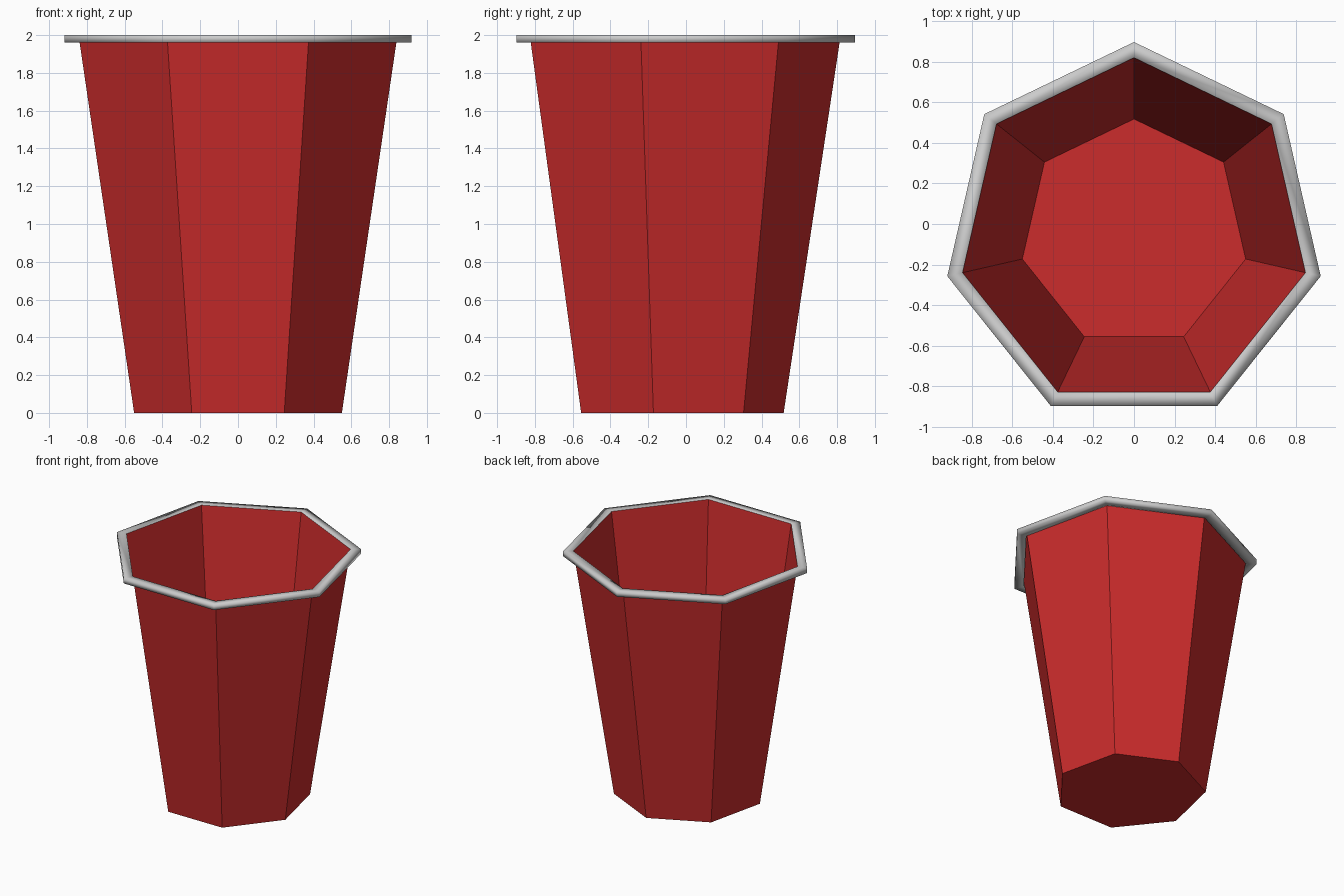
import bpy, bmesh, math

if "Cube" in bpy.data.objects:
    bpy.data.objects.remove(bpy.data.objects["Cube"])

SIDES = 7
CY = -0.047  # centres the seven-sided outline on y = 0


def ring(bm, radius, z):
    pts = []
    for i in range(SIDES):
        a = math.pi / 2 + i * 2 * math.pi / SIDES
        pts.append(bm.verts.new((radius * math.cos(a), CY + radius * math.sin(a), z)))
    return pts


def bridge(bm, lower, upper):
    for i in range(SIDES):
        j = (i + 1) % SIDES
        bm.faces.new((lower[i], lower[j], upper[j], upper[i]))


def finish(bm, name, material=None, smooth=False):
    mesh = bpy.data.meshes.new(name)
    for f in bm.faces:
        f.smooth = smooth
    bm.to_mesh(mesh)
    bm.free()
    obj = bpy.data.objects.new(name, mesh)
    bpy.context.collection.objects.link(obj)
    if material:
        mesh.materials.append(material)
    return obj


red = bpy.data.materials.new("red_plastic")
red.diffuse_color = (0.6, 0.025, 0.025, 1)
red.use_nodes = True
red.node_tree.nodes["Principled BSDF"].inputs["Base Color"].default_value = red.diffuse_color

# Tapered cup wall with a closed floor
bm = bmesh.new()
base = ring(bm, 0.564, 0.0)
top = ring(bm, 0.866, 2.0)
bridge(bm, base, top)
bm.faces.new(base[::-1])
finish(bm, "cup_body", red)

# Grey band around the mouth, rectangular in section
bm = bmesh.new()
section = [(0.866, 1.96), (0.943, 1.96), (0.943, 2.0), (0.866, 2.0)]
rings = [ring(bm, r, z) for r, z in section]
for k in range(4):
    bridge(bm, rings[k], rings[(k + 1) % 4])
bmesh.ops.recalc_face_normals(bm, faces=bm.faces)
finish(bm, "rim", smooth=True)
